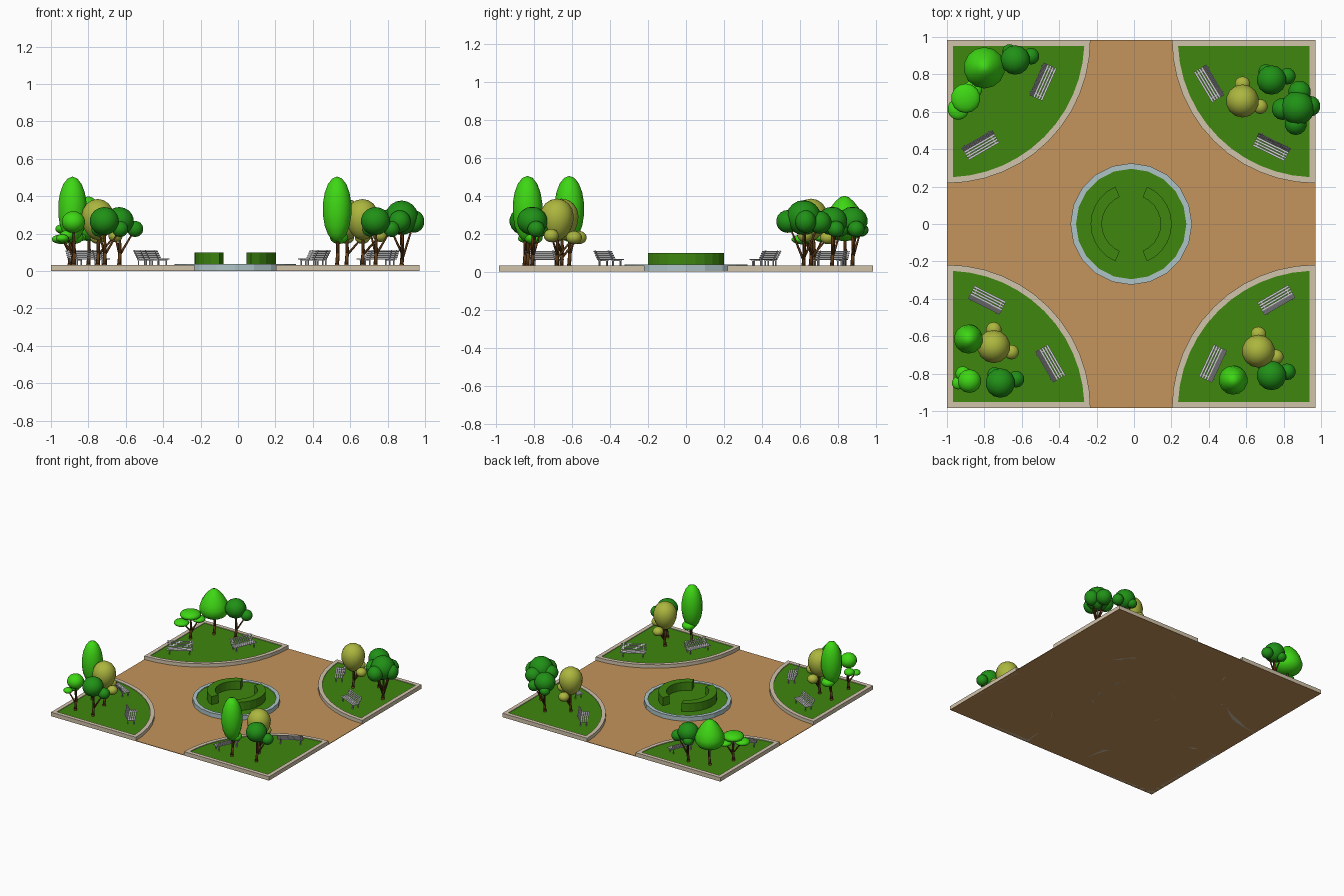
import bpy, bmesh, math
from mathutils import Vector, Matrix

if "Cube" in bpy.data.objects:
    bpy.data.objects.remove(bpy.data.objects["Cube"])

CX = -0.015          # plaza centre in x
HALF = 0.985         # half side of the square plot


def srgb(r, g, b):
    f = lambda c: (c / 255 / 12.92) if c < 11 else ((c / 255 + 0.055) / 1.055) ** 2.4
    return (f(r), f(g), f(b), 1)


def mat(name, *rgb):
    m = bpy.data.materials.new(name)
    m.diffuse_color = srgb(*rgb)
    m.use_nodes = True
    m.node_tree.nodes["Principled BSDF"].inputs["Base Color"].default_value = m.diffuse_color
    return m


SAND = mat("sand", 196, 148, 92)
GRASS = mat("grass_green", 62, 134, 15)
STONE = mat("kerb_stone", 209, 195, 171)
BASIN = mat("blue_stone", 174, 196, 198)
METAL = mat("bench_grey", 205, 205, 208)
BARK = mat("bark_brown", 98, 60, 22)
BRIGHT = mat("bright_leaf", 62, 215, 20)
DARK = mat("dark_leaf", 32, 145, 22)
OLIVE = mat("olive_leaf", 172, 182, 62)


def finish(bm, name, m, smooth=False):
    bmesh.ops.recalc_face_normals(bm, faces=bm.faces)
    for f in bm.faces:
        f.smooth = smooth
    me = bpy.data.meshes.new(name)
    bm.to_mesh(me)
    bm.free()
    me.materials.append(m)
    ob = bpy.data.objects.new(name, me)
    bpy.context.collection.objects.link(ob)
    return ob


def prism(name, pts, z0, z1, m):
    bm = bmesh.new()
    a = [bm.verts.new((x, y, z0)) for x, y in pts]
    b = [bm.verts.new((x, y, z1)) for x, y in pts]
    bm.faces.new(a)
    bm.faces.new(b)
    for i in range(len(a)):
        j = (i + 1) % len(a)
        bm.faces.new((a[i], a[j], b[j], b[i]))
    return finish(bm, name, m)


def frame(name, outer, inner, z0, z1, m):
    """Closed border between two outlines with equal point counts."""
    bm = bmesh.new()
    loops = [[bm.verts.new((x, y, z)) for x, y in p]
             for p, z in ((outer, z0), (outer, z1), (inner, z1), (inner, z0))]
    n = len(outer)
    for k in range(4):
        p, q = loops[k], loops[(k + 1) % 4]
        for i in range(n):
            j = (i + 1) % n
            bm.faces.new((p[i], p[j], q[j], q[i]))
    return finish(bm, name, m)


def arc(cx, cy, r, a0, a1, n):
    return [(cx + r * math.cos(a0 + (a1 - a0) * i / n),
             cy + r * math.sin(a0 + (a1 - a0) * i / n)) for i in range(n + 1)]


# Sandy ground plate
prism("path", [(CX + sx * HALF, sy * HALF) for sx, sy in ((-1, -1), (1, -1), (1, 1), (-1, 1))],
      0, 0.004, SAND)

# Four quarter-round corner beds with kerbs
R, W = 0.767, 0.032
ri = R - W
t = math.asin(W / ri)
for sx in (-1, 1):
    for sy in (-1, 1):
        place = lambda p: [(CX + sx * (HALF - x), sy * (HALF - y)) for x, y in p]
        outer = place([(0, 0)] + arc(0, 0, R, 0, math.pi / 2, 12))
        inner = place([(W, W)] + arc(0, 0, ri, t, math.pi / 2 - t, 12))
        frame("bed_kerb", outer, inner, 0, 0.032, STONE)
        prism("bed_lawn", inner, 0.002, 0.027, GRASS)

# Round central bed with its stone ring and two curved hedges
ring = arc(CX, 0, 0.325, 0, math.tau, 20)[:-1]
ring_in = arc(CX, 0, 0.295, 0, math.tau, 20)[:-1]
frame("centre_ring", ring, ring_in, 0, 0.038, BASIN)
prism("centre_lawn", ring_in, 0.002, 0.033, GRASS)
for mid in (0, math.pi):
    s = math.radians(67)
    prism("hedge", arc(CX, 0, 0.217, mid - s, mid + s, 10) + arc(CX, 0, 0.157, mid + s, mid - s, 10),
          0.03, 0.1, GRASS)


def box(bm, c, size, tilt=0):
    M = Matrix.Translation(c) @ Matrix.Rotation(tilt, 4, 'X') @ Matrix.Diagonal((*size, 1))
    bmesh.ops.create_cube(bm, size=1, matrix=M)


# Benches: local +y is the back, turned towards the bed corner
def bench(x, y, deg):
    a = math.radians(deg)
    if -math.sin(a) * x + math.cos(a) * y < 0:
        a += math.pi
    bm = bmesh.new()
    for i in range(4):                                   # seat slats
        box(bm, (0, -0.031 + 0.0145 * i, 0.064), (0.19, 0.0115, 0.004))
    for i in range(4):                                   # back slats
        box(bm, (0, 0.021 + 0.0055 * i, 0.074 + 0.0105 * i), (0.19, 0.0035, 0.0085), -0.48)
    for px in (-0.075, 0.075):                           # end frames
        box(bm, (px, -0.028, 0.044), (0.006, 0.006, 0.038))
        box(bm, (px, 0.018, 0.044), (0.006, 0.006, 0.038))
        box(bm, (px, -0.006, 0.060), (0.006, 0.056, 0.005))
        box(bm, (px, 0.032, 0.087), (0.006, 0.004, 0.054), -0.48)
    ob = finish(bm, "bench", METAL)
    ob.location = (x, y, 0)
    ob.rotation_euler.z = a


for b in ((-0.485, 0.76, 66), (-0.82, 0.42, 30), (0.40, 0.75, -59), (0.735, 0.41, -26),
          (-0.785, -0.405, -27), (-0.445, -0.745, -60), (0.76, -0.405, 30), (0.42, -0.745, 65)):
    bench(*b)


def limb(bm, p, q, r0, r1):
    p, q = Vector(p), Vector(q)
    d = q - p
    M = Matrix.Translation((p + q) / 2) @ d.to_track_quat('Z', 'Y').to_matrix().to_4x4()
    bmesh.ops.create_cone(bm, cap_ends=True, segments=7, radius1=r0, radius2=r1,
                          depth=d.length, matrix=M)


# Tree: crowns are (dx, dy, z, radius, half height); the first is the main crown
def tree(x, y, leaf, crowns, taper=0):
    bm = bmesh.new()
    fork = Vector((0.004, 0.003, 0.10))
    limb(bm, (0, 0, 0.002), (0, 0, 0.04), 0.016, 0.011)
    limb(bm, (0, 0, 0.035), fork, 0.011, 0.009)
    for k, (dx, dy, z, r, h) in enumerate(crowns):
        limb(bm, fork - Vector((0, 0, 0.012 * k)), (dx, dy, z), 0.010 if k == 0 else 0.007, 0.004)
    finish(bm, "trunk", BARK, True).location = (x, y, 0)
    bm = bmesh.new()
    for k, (dx, dy, z, r, h) in enumerate(crowns):
        vs = bmesh.ops.create_uvsphere(bm, u_segments=14, v_segments=9, radius=1)["verts"]
        for v in vs:
            s = r * (1 - taper * v.co.z if k == 0 else 1)
            v.co = Vector((dx + v.co.x * s, dy + v.co.y * s, z + v.co.z * h))
    finish(bm, "foliage", leaf, True).location = (x, y, 0)


round_crowns = [(0, 0, 0.267, 0.08, 0.075), (0.085, 0.02, 0.225, 0.045, 0.043), (-0.03, 0.045, 0.22, 0.04, 0.035)]
tall_crowns = [(0, 0, 0.33, 0.079, 0.175), (0.01, 0.03, 0.18, 0.05, 0.035)]
egg_crowns = [(0, 0, 0.275, 0.088, 0.11), (0.095, -0.03, 0.19, 0.04, 0.035), (0.0, 0.09, 0.18, 0.042, 0.035)]

# Back left bed
tree(-0.80, 0.835, BRIGHT, [(0, 0, 0.28, 0.105, 0.12)], 0.4)
tree(-0.635, 0.877, DARK, round_crowns)
tree(-0.90, 0.672, BRIGHT, [(0, 0, 0.225, 0.08, 0.034), (-0.04, -0.058, 0.17, 0.058, 0.026),
                            (0.04, 0.05, 0.18, 0.05, 0.024)])
# Back right bed
tree(0.58, 0.658, OLIVE, egg_crowns, -0.12)
tree(0.735, 0.77, DARK, round_crowns)
tree(0.875, 0.62, DARK, [(0, 0, 0.285, 0.092, 0.092), (-0.08, -0.005, 0.27, 0.06, 0.058),
                         (0.01, 0.085, 0.26, 0.062, 0.06), (0.067, 0.01, 0.265, 0.056, 0.06),
                         (-0.01, -0.085, 0.265, 0.06, 0.06)])
# Front right bed
tree(0.665, -0.68, OLIVE, egg_crowns, -0.12)
tree(0.53, -0.835, BRIGHT, tall_crowns)
tree(0.735, -0.81, DARK, round_crowns)
# Front left bed
tree(-0.885, -0.615, BRIGHT, tall_crowns)
tree(-0.75, -0.655, OLIVE, egg_crowns, -0.12)
tree(-0.88, -0.84, BRIGHT, [(0, 0, 0.262, 0.064, 0.058), (-0.035, 0.04, 0.19, 0.04, 0.028),
                            (-0.06, -0.01, 0.175, 0.035, 0.022)])
tree(-0.715, -0.85, DARK, round_crowns)
